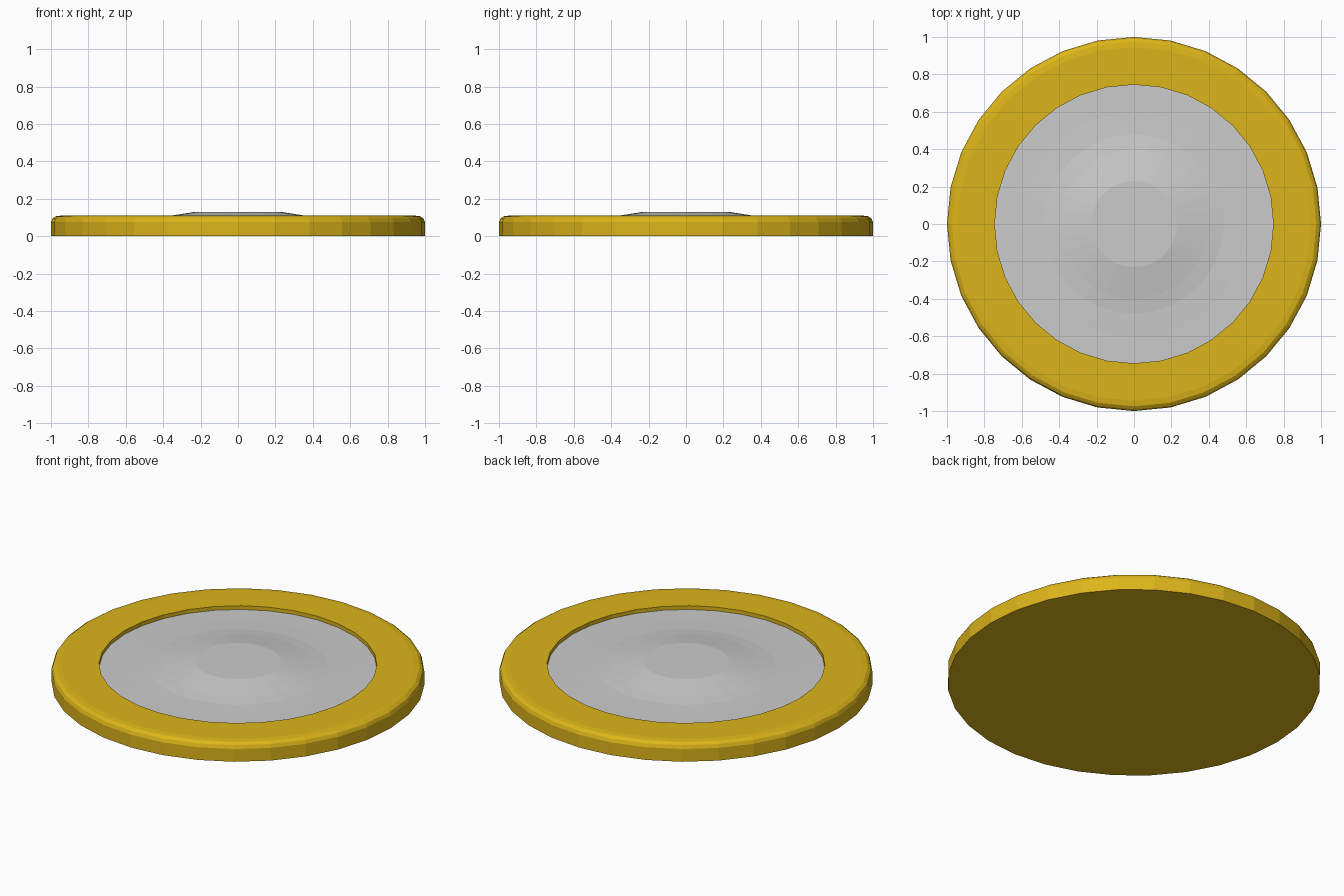
import bpy, bmesh
from math import cos, sin, tau

if "Cube" in bpy.data.objects:
    bpy.data.objects.remove(bpy.data.objects["Cube"])

SIDES = 32


def lathe(name, profile, color=None):
    """Spin an (r, z) profile around z; r = 0 gives a flat cap on the neighbouring ring."""
    bm = bmesh.new()
    rings = [[bm.verts.new((r * cos(tau * i / SIDES), r * sin(tau * i / SIDES), z))
              for i in range(SIDES)] for r, z in profile if r > 0]
    for a, b in zip(rings, rings[1:]):
        for i in range(SIDES):
            j = (i + 1) % SIDES
            bm.faces.new((a[i], a[j], b[j], b[i]))
    if profile[0][0] == 0:
        bm.faces.new(rings[0][::-1])
    if profile[-1][0] == 0:
        bm.faces.new(rings[-1])
    mesh = bpy.data.meshes.new(name)
    bm.to_mesh(mesh)
    bm.free()
    obj = bpy.data.objects.new(name, mesh)
    bpy.context.collection.objects.link(obj)
    if color:
        mat = bpy.data.materials.new(name + "_color")
        mat.diffuse_color = color
        mat.use_nodes = True
        mat.node_tree.nodes["Principled BSDF"].inputs["Base Color"].default_value = mat.diffuse_color
        mesh.materials.append(mat)
    return obj


# Gold outer body: flat underside, rounded upper edge, wide rim, recess wall
lathe("rim", [(0, 0), (1, 0), (1, 0.075), (0.992, 0.094), (0.975, 0.106),
              (0.945, 0.11), (0.745, 0.11), (0.745, 0.088)],
      (0.72, 0.46, 0.01, 1))

# Grey recessed plate with a low raised centre
lathe("centre_plate", [(0.745, 0.088), (0.60, 0.09), (0.48, 0.094),
                       (0.40, 0.103), (0.23, 0.13), (0, 0.13)])
